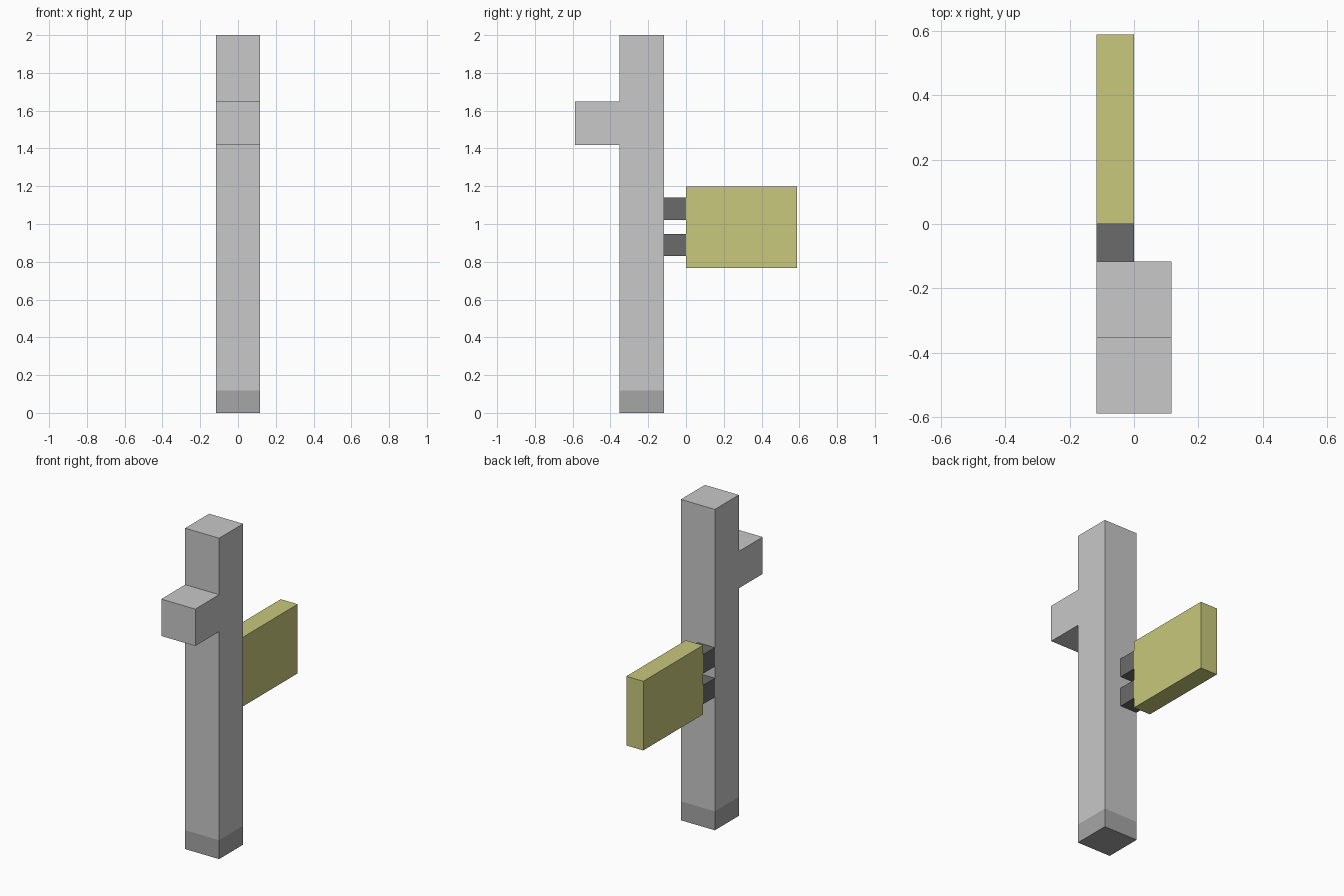
import bpy
import bmesh

if "Cube" in bpy.data.objects:
    bpy.data.objects.remove(bpy.data.objects["Cube"])


def material(name, rgb):
    m = bpy.data.materials.new(name)
    m.diffuse_color = (*rgb, 1.0)
    m.use_nodes = True
    m.node_tree.nodes["Principled BSDF"].inputs["Base Color"].default_value = m.diffuse_color
    return m


light_grey = material("light grey", (0.578, 0.578, 0.578))
mid_grey = material("mid grey", (0.381, 0.381, 0.381))
dark_grey = material("dark grey", (0.147, 0.147, 0.147))
yellow = material("pale yellow", (0.578, 0.578, 0.202))


def box(name, x, y, z, *mats, cut_z=None):
    """Box from (min, max) ranges; faces below cut_z take the second material."""
    bm = bmesh.new()
    bmesh.ops.create_cube(bm, size=1.0)
    for v in bm.verts:
        v.co = [r[0] + (c + 0.5) * (r[1] - r[0]) for r, c in zip((x, y, z), v.co)]
    if cut_z is not None:
        bmesh.ops.bisect_plane(bm, geom=bm.verts[:] + bm.edges[:] + bm.faces[:],
                               plane_co=(0, 0, cut_z), plane_no=(0, 0, 1))
        for f in bm.faces:
            f.material_index = int(f.calc_center_median().z < cut_z)
    mesh = bpy.data.meshes.new(name)
    bm.to_mesh(mesh)
    bm.free()
    for m in mats:
        mesh.materials.append(m)
    obj = bpy.data.objects.new(name, mesh)
    bpy.context.collection.objects.link(obj)
    return obj


wide = (-0.117, 0.117)
thin = (-0.117, 0.0)

# Upright post with a darker foot
box("post", wide, (-0.353, -0.117), (0.0, 2.0), light_grey, mid_grey, cut_z=0.118)

# Block jutting from the front of the post
box("front_block", wide, (-0.588, -0.353), (1.418, 1.648), light_grey)

# Two connectors carrying the panel
for i, z in enumerate((0.83, 1.021)):
    box(f"connector_{i + 1}", thin, (-0.117, 0.0), (z, z + 0.118), dark_grey)

# Rear panel
box("panel", thin, (0.0, 0.588), (0.767, 1.198), yellow)
